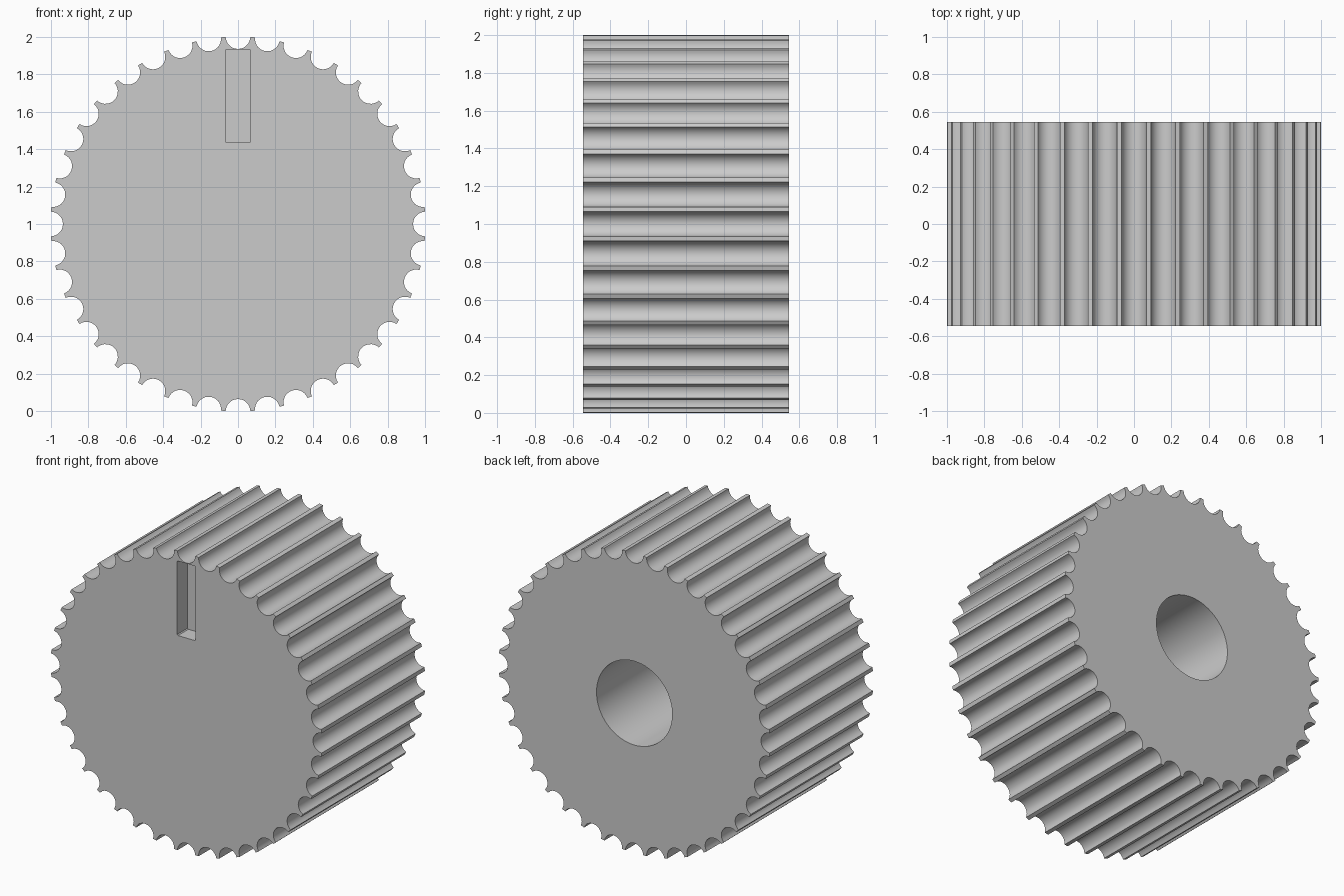
import bpy, bmesh
from math import sin, cos, pi, radians, acos
from mathutils import Matrix

if "Cube" in bpy.data.objects:
    bpy.data.objects.remove(bpy.data.objects["Cube"])

R, GROOVE, COUNT, HALF = 1.002, 0.066, 40, 0.545
CZ = 1.0


def prism(name, pts, y0, y1):
    """Extrude an x-z outline from y0 (front) to y1 (back)."""
    bm = bmesh.new()
    face = bm.faces.new([bm.verts.new((x, y0, z)) for x, z in pts])
    ext = bmesh.ops.extrude_face_region(bm, geom=[face])
    verts = [v for v in ext["geom"] if isinstance(v, bmesh.types.BMVert)]
    bmesh.ops.translate(bm, verts=verts, vec=(0, y1 - y0, 0))
    bmesh.ops.recalc_face_normals(bm, faces=bm.faces[:])
    mesh = bpy.data.meshes.new(name)
    bm.to_mesh(mesh)
    bm.free()
    obj = bpy.data.objects.new(name, mesh)
    bpy.context.collection.objects.link(obj)
    return obj


def cut(target, cutter):
    """Subtract a cutter, apply it and remove the cutter."""
    cutter.hide_render = True
    bpy.context.view_layer.objects.active = target
    mod = target.modifiers.new("cut", "BOOLEAN")
    mod.operation, mod.solver, mod.object = "DIFFERENCE", "EXACT", cutter
    bpy.ops.object.modifier_apply(modifier=mod.name)
    bpy.data.objects.remove(cutter)


# Fluted outline: one round groove scooped out of the rim per step
SEG = 14
phi = acos(GROOVE / (2 * R))
outline = []
for i in range(COUNT):
    a = 2 * pi * i / COUNT
    for k in range(SEG + 1):
        t = phi * (2 * k / SEG - 1)
        u, v = GROOVE * sin(t), R - GROOVE * cos(t)
        outline.append((u * cos(a) + v * sin(a), CZ - u * sin(a) + v * cos(a)))
knob = prism("knob_body", outline, -HALF, HALF)

# Pointer slot in the front face
w, lo, hi, c = 0.068, 1.435, 1.933, 0.006
slot = [(-w + c, lo), (w - c, lo), (w, lo + c), (w, hi - c),
        (w - c, hi), (-w + c, hi), (-w, hi - c), (-w, lo + c)]
cut(knob, prism("slot_cutter", slot, -HALF - 0.1, -HALF + 0.11))

# Blind shaft bore in the back face
bore = [(0.28 * cos(2 * pi * i / 64), CZ + 0.28 * sin(2 * pi * i / 64)) for i in range(64)]
cut(knob, prism("bore_cutter", bore, HALF - 0.85, HALF + 0.1))

bpy.ops.object.select_all(action="DESELECT")
knob.select_set(True)
bpy.context.view_layer.objects.active = knob
bpy.ops.object.shade_smooth_by_angle(angle=radians(30))
